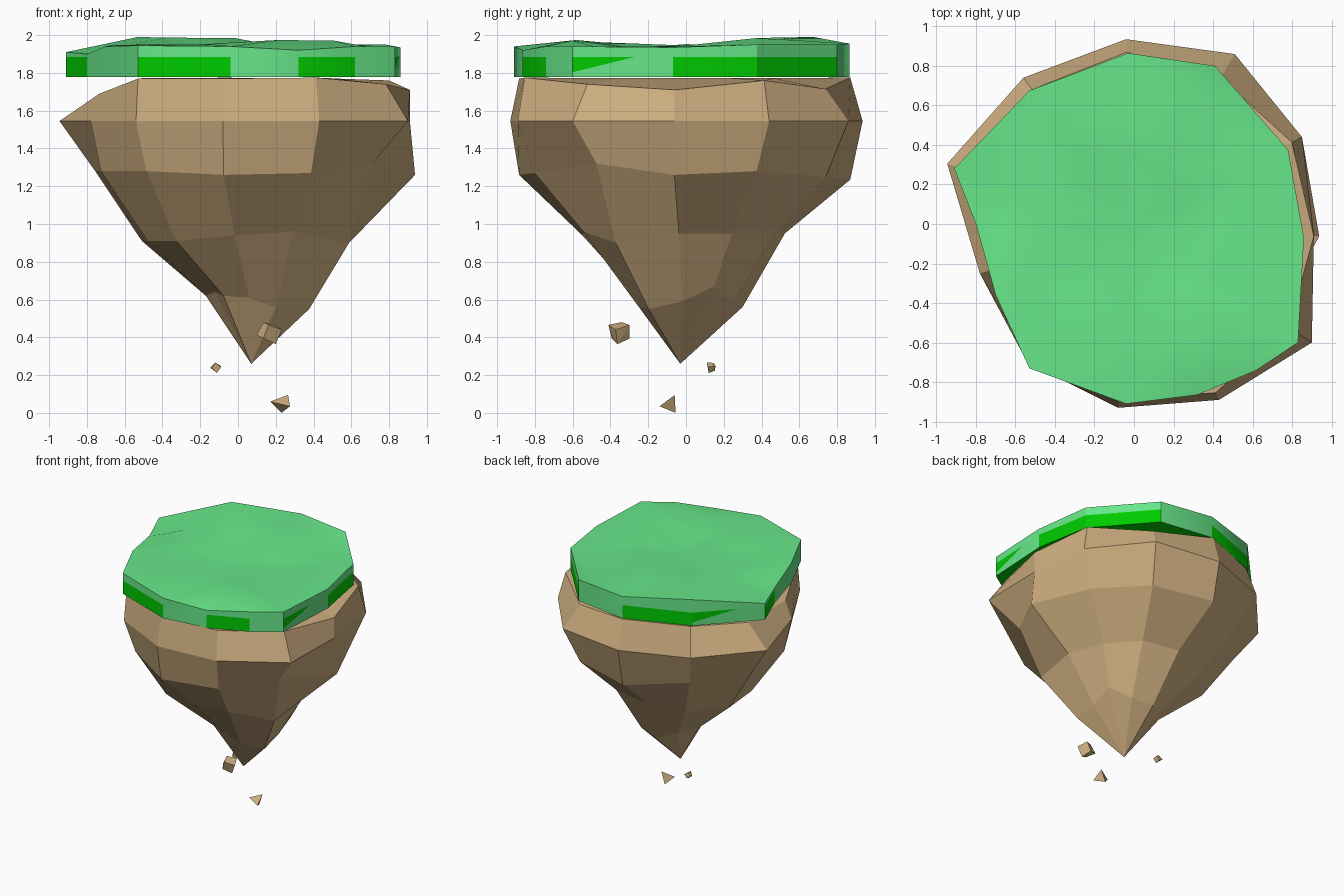
import bpy, bmesh, random
from mathutils import Vector, Euler

random.seed(4)
if "Cube" in bpy.data.objects:
    bpy.data.objects.remove(bpy.data.objects["Cube"])


def make_material(name, colour):
    mat = bpy.data.materials.new(name)
    mat.use_nodes = True
    mat.diffuse_color = (*colour, 1)
    mat.node_tree.nodes["Principled BSDF"].inputs["Base Color"].default_value = (*colour, 1)
    return mat


brown = make_material("rock brown", (.61, .42, .215))
light_green = make_material("grass green", (.145, .84, .265))
deep_green = make_material("deep green", (0, .59, 0))


def finish(name, bm, *materials):
    bmesh.ops.recalc_face_normals(bm, faces=bm.faces)
    mesh = bpy.data.meshes.new(name)
    bm.to_mesh(mesh)
    bm.free()
    obj = bpy.data.objects.new(name, mesh)
    bpy.context.collection.objects.link(obj)
    for mat in materials:
        mesh.materials.append(mat)
    return obj


def add_ring(bm, points):
    return [bm.verts.new(p) for p in points]


def bridge(bm, low, high):
    n = len(low)
    for i in range(n):
        j = (i + 1) % n
        bm.faces.new((low[i], low[j], high[j], high[i]))


def fan(bm, ring, tip):
    tip = bm.verts.new(tip)
    n = len(ring)
    for i in range(n):
        bm.faces.new((ring[i], ring[(i + 1) % n], tip))


# Rock body: one eleven-sided outline, scaled per corner at each level
outline = [(-.04, .935), (-.56, .74), (-.945, .305), (-.78, -.25), (-.54, -.70), (-.08, -.93),
           (.43, -.89), (.90, -.60), (.91, -.06), (.85, .44), (.51, .86)]
sides = len(outline)
root_scale = [.32, .28, .265, .26, .29, .27, .28, .33, .32, .34, .29]
root_z = [.56, .6, .62, .64, .62, .61, .56, .55, .59, .67, .58]
lower_scale = [.56, .58, .57, .65, .66, .59, .61, .62, .63, .55, .54]
lower_z = [.95, .92, .91, .91, .91, .94, .96, .9, .95, .95, .95]
middle_scale = [.93, .83, .80, .93, .90, .95, .9, .79, 1.03, .85, .86]
middle_z = [1.235, 1.27, 1.28, 1.28, 1.28, 1.26, 1.27, 1.32, 1.26, 1.28, 1.25]
top_scale = [.93, .92, .77, .94, .98, .95, .96, .87, 1, .94, .86]
top_z = [1.775, 1.77, 1.69, 1.69, 1.77, 1.77, 1.775, 1.74, 1.71, 1.76, 1.715]


def level(bm, scales, heights, shift=0):
    return add_ring(bm, [(shift + x * s, y * s, z) for (x, y), s, z in zip(outline, scales, heights)])


bm = bmesh.new()
rings = [level(bm, root_scale, root_z, .08),
         level(bm, lower_scale, lower_z, .03),
         level(bm, middle_scale, middle_z),
         level(bm, [1] * sides, [1.545] * sides),
         level(bm, top_scale, top_z),
         level(bm, [.54] * sides, [1.772] * sides)]
for low, high in zip(rings, rings[1:]):
    bridge(bm, low, high)
fan(bm, rings[0], (.07, -.03, .26))
fan(bm, rings[-1], (0, 0, 1.772))
finish("rock_body", bm, brown)

# Grass slab: rim corners with their top height
rim = [(-.03, .865, 1.955), (-.53, .675, 1.99), (-.91, .28, 1.91), (-.80, 0, 1.9), (-.70, -.36, 1.94),
       (-.53, -.73, 1.945), (-.04, -.91, 1.94), (.32, -.865, 1.92), (.62, -.74, 1.94), (.83, -.6, 1.94),
       (.86, -.07, 1.935), (.78, .375, 1.95), (.41, .80, 1.95)]
deep_sides = {0, 2, 5, 7, 10, 11}
wedge_sides = {1, 9}

bm = bmesh.new()
bottom = add_ring(bm, [(x, y, 1.777) for x, y, z in rim])
band = add_ring(bm, [(x, y, 1.884) for x, y, z in rim])
edge = add_ring(bm, rim)
bridge(bm, band, edge)
bm.faces.new(bottom).material_index = 1
for i in range(len(rim)):
    j = (i + 1) % len(rim)
    a, b, c, d = bottom[i], bottom[j], band[j], band[i]
    if i in wedge_sides:
        # Slanted patch in the corner of the side
        t = bm.verts.new(d.co.lerp(c.co, .62))
        s = bm.verts.new(d.co.lerp(a.co, .75))
        bm.faces.new((d, s, t)).material_index = 1
        bm.faces.new((a, b, c, t, s))
    else:
        bm.faces.new((a, b, c, d)).material_index = int(i in deep_sides)


# Uneven top with a rise near the back and a low ridge near the front
def hill(x, y):
    rise = max(0, 1 - (Vector((x, y)) - Vector((-.25, .55))).length / .6)
    ridge = max(0, 1 - abs(y + .6) / .35)
    return min(2, 1.935 + .085 * rise + .025 * ridge + random.uniform(-.018, .018))


previous = edge
for scale in (.74, .4):
    pts = []
    for x, y, z in rim:
        s = scale + random.uniform(-.12, .12)
        pts.append((x * s, y * s, hill(x * s, y * s)))
    ring = add_ring(bm, pts)
    bridge(bm, previous, ring)
    previous = ring
fan(bm, previous, (0, 0, 1.945))
bmesh.ops.triangulate(bm, faces=[f for f in bm.faces if f.normal.z >= 0 and all(v.co.z > 1.89 for v in f.verts)])
grass = finish("grass_slab", bm, light_green, deep_green)
bpy.ops.object.select_all(action="DESELECT")
grass.select_set(True)
bpy.context.view_layer.objects.active = grass
bpy.ops.object.shade_smooth_by_angle(angle=.52)


# Loose stones floating under the rock
def stone(name, points):
    bm = bmesh.new()
    add_ring(bm, points)
    bmesh.ops.convex_hull(bm, input=bm.verts)
    bmesh.ops.dissolve_limit(bm, angle_limit=.05, verts=bm.verts, edges=bm.edges)
    finish(name, bm, brown)


def box_points(centre, half, turn, cut):
    corners = [Vector((x, y, z)) for x in (-1, 1) for y in (-1, 1) for z in (-1, 1)]
    turn = Euler(turn)
    for k, c in enumerate(corners):
        c *= half * (cut if k % 3 == 0 else 1)
        c.rotate(turn)
        yield Vector(centre) + c


stone("large_stone", box_points((.165, -.35, .427), .042, (.3, .3, .5), .85))
stone("small_stone", box_points((-.118, .135, .242), .02, (.2, .6, .2), .75))
stone("shard_stone", [(.17, -.1, .06), (.275, -.14, .035), (.265, -.06, .095), (.23, -.055, 0)])
